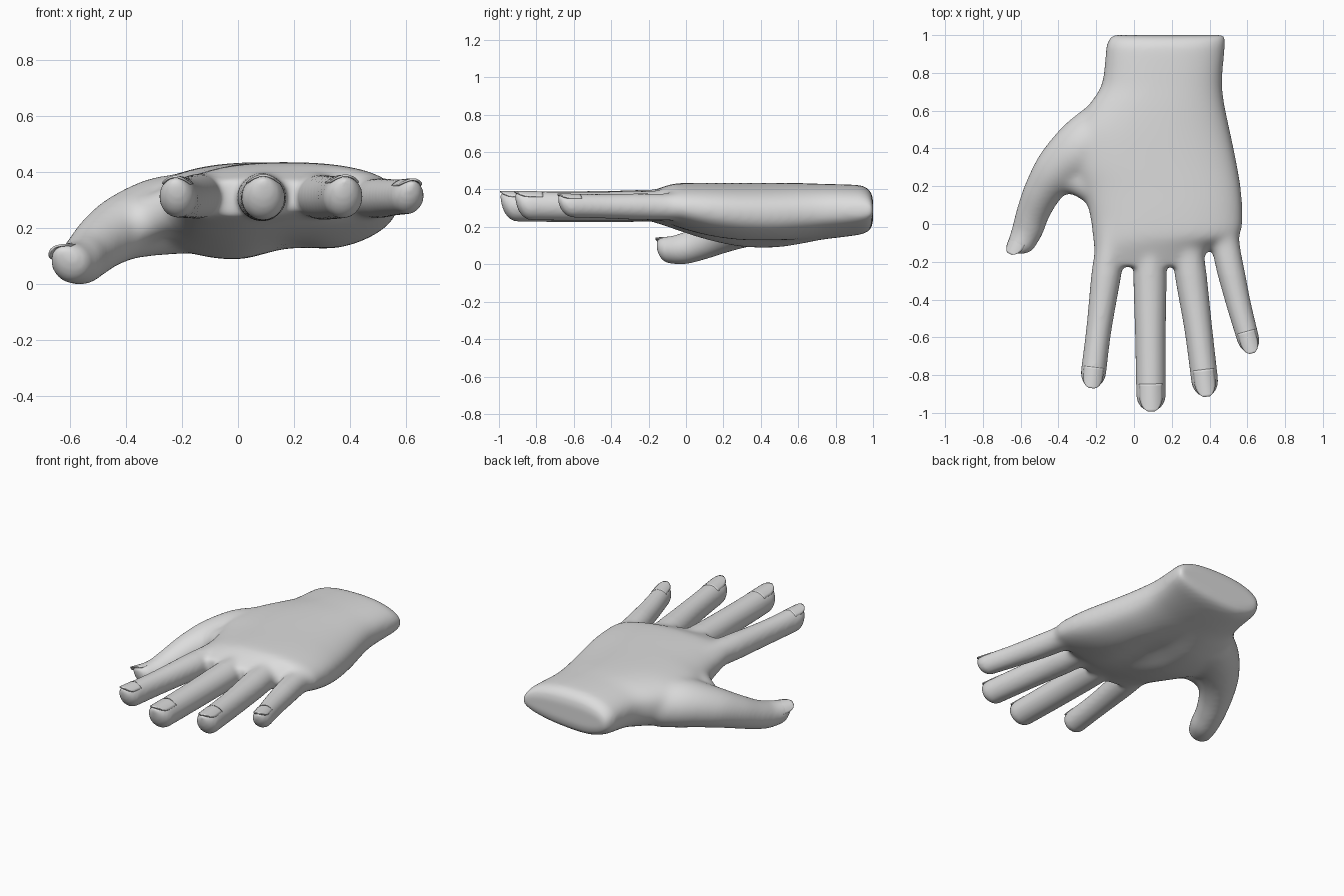
import bpy, bmesh, math
from mathutils import Vector

if "Cube" in bpy.data.objects:
    bpy.data.objects.remove(bpy.data.objects["Cube"])

skin = bpy.data.materials.new("skin grey")
skin.diffuse_color = (0.72, 0.72, 0.72, 1)
skin.use_nodes = True
skin.node_tree.nodes["Principled BSDF"].inputs["Base Color"].default_value = skin.diffuse_color
SIDES = 40
UP = Vector((0, 0, 1))
hand = bmesh.new()


def spline(points, steps=6):
    """Catmull-Rom interpolation of tuples of any length."""
    p = [points[0]] + list(points) + [points[-1]]
    out = []
    for i in range(1, len(p) - 2):
        for s in range(steps):
            t = s / steps
            out.append(tuple(
                0.5 * (2 * b + (c - a) * t + (2 * a - 5 * b + 4 * c - d) * t * t
                       + (3 * b - a - 3 * c + d) * t ** 3)
                for a, b, c, d in zip(p[i - 1], p[i], p[i + 1], p[i + 2])))
    return out + [tuple(points[-1])]


def loft(bm, rings):
    """Closed skin through a list of equal rings."""
    vs = [[bm.verts.new(c) for c in r] for r in rings]
    faces = [bm.faces.new(vs[0]), bm.faces.new(vs[-1])]
    for a, b in zip(vs, vs[1:]):
        for i in range(len(a)):
            j = (i + 1) % len(a)
            faces.append(bm.faces.new((a[i], a[j], b[j], b[i])))
    bmesh.ops.recalc_face_normals(bm, faces=faces)


def tube(points, up, tip_len, lift=0.8):
    """Loft one digit through (x, y, z, half width, half height), tip rounded from below."""
    path, rings = spline(points), []

    def ring(c, d, rw, rh):
        side = d.cross(up).normalized()
        top = side.cross(d).normalized()
        angles = [2 * math.pi * k / SIDES for k in range(SIDES)]
        rings.append([c + side * rw * math.cos(a) + top * rh * math.sin(a) for a in angles])
        return top

    for i, q in enumerate(path):
        d = (Vector(path[min(i + 1, len(path) - 1)][:3]) - Vector(path[max(i - 1, 0)][:3])).normalized()
        c, rw, rh = Vector(q[:3]), q[3], q[4]
        top = ring(c, d, rw, rh)
    for k in range(1, 9):
        a = math.radians(k * 10.5)
        s = math.cos(a)
        ring(c + d * tip_len * math.sin(a) + top * rh * (1 - s) * lift, d, rw * s, rh * s)
    loft(hand, rings)
    return c, d, rw, rh


def finish(name, bm, modifiers):
    me = bpy.data.meshes.new(name)
    bm.to_mesh(me)
    bm.free()
    me.materials.append(skin)
    ob = bpy.data.objects.new(name, me)
    bpy.context.collection.objects.link(ob)
    for kind, settings in modifiers:
        m = ob.modifiers.new(kind.title(), kind)
        for key, value in settings.items():
            setattr(m, key, value)
    for p in me.polygons:
        p.use_smooth = True
    return ob


def nail(name, base, d, up, w, length, bend):
    """Thin curved plate with a rounded free edge."""
    side = d.cross(up).normalized()
    top = side.cross(d)
    bm = bmesh.new()
    rows = []
    for j in range(13):
        v = j / 12
        e = max(0, (v - 0.45) / 0.55)
        hw = w * math.sqrt(1 - 0.93 * e * e)
        rows.append([bm.verts.new(base + d * length * v + side * hw * u
                                  - top * bend * (hw * u / w) ** 2)
                     for u in [-1 + k / 5 for k in range(11)]])
    for a, b in zip(rows, rows[1:]):
        for k in range(10):
            bm.faces.new((a[k], a[k + 1], b[k + 1], b[k]))
    bmesh.ops.recalc_face_normals(bm, faces=bm.faces[:])
    finish(name, bm, [("SOLIDIFY", {"thickness": 0.008, "offset": 0})])


# palm and wrist: y, left x, right x, edge z, top z, bottom z
palm = [(1.0, -0.10, 0.47, 0.285, 0.345, 0.225), (0.985, -0.125, 0.48, 0.285, 0.39, 0.18),
        (0.94, -0.145, 0.48, 0.285, 0.42, 0.155), (0.85, -0.155, 0.474, 0.285, 0.427, 0.14),
        (0.73, -0.175, 0.468, 0.28, 0.43, 0.125), (0.62, -0.245, 0.482, 0.275, 0.434, 0.105),
        (0.48, -0.32, 0.512, 0.27, 0.436, 0.085), (0.32, -0.32, 0.545, 0.275, 0.436, 0.085),
        (0.18, -0.27, 0.568, 0.285, 0.436, 0.105), (0.05, -0.235, 0.575, 0.295, 0.436, 0.14),
        (-0.06, -0.22, 0.558, 0.305, 0.432, 0.18), (-0.12, -0.215, 0.42, 0.31, 0.415, 0.205),
        (-0.225, -0.19, 0.33, 0.31, 0.375, 0.24)]
rings = []
for y, xl, xr, ze, zt, zb in spline(palm, 4):
    hollow = 0.05 * math.exp(-((y - 0.3) / 0.28) ** 2)
    ring = []
    for k in range(64):
        a = 2 * math.pi * k / 64
        c, s = math.cos(a), math.sin(a)
        x = (xl + xr) / 2 + (xr - xl) / 2 * math.copysign(abs(c) ** 0.85, c)
        if s >= 0:
            z = ze + (zt - ze) * s ** 0.85
        else:
            z = ze - (ze - zb) * (-s) ** 0.8 + hollow * math.exp(-((x - 0.18) / 0.11) ** 2)
            z += 0.07 * max(0, x - 0.02) * -s
        ring.append((x, y, z))
    rings.append(ring)
loft(hand, rings)

# fingers: nail length, then root, knuckle, middle and tip start (x, y, z, half width, half height)
fingers = {
    "index": (0.112, [(-0.10, 0.05, 0.32, 0.075, 0.085), (-0.14, -0.22, 0.315, 0.08, 0.081),
                      (-0.185, -0.55, 0.31, 0.067, 0.074), (-0.214, -0.782, 0.312, 0.067, 0.074)]),
    "middle": (0.147, [(0.09, 0.05, 0.325, 0.08, 0.09), (0.085, -0.25, 0.312, 0.088, 0.085),
                       (0.087, -0.60, 0.308, 0.081, 0.083), (0.09, -0.905, 0.31, 0.078, 0.081)]),
    "ring": (0.145, [(0.265, 0.05, 0.325, 0.08, 0.085), (0.294, -0.22, 0.312, 0.085, 0.081),
                     (0.34, -0.55, 0.31, 0.074, 0.078), (0.374, -0.827, 0.313, 0.071, 0.077)]),
    "little": (0.12, [(0.455, 0.10, 0.305, 0.08, 0.075), (0.49, -0.14, 0.307, 0.077, 0.074),
                      (0.548, -0.40, 0.31, 0.066, 0.066), (0.602, -0.60, 0.313, 0.059, 0.063)]),
}
for name, (length, pts) in fingers.items():
    c, d, rw, rh = tube(pts, UP, 0.088)
    nail(name + "_nail", c + UP * (rh - 0.003) + d * (0.088 - length), d, UP,
         rw * 0.76, length, rh * 0.34)

# thumb
THUMB_UP = Vector((-0.55, 0, 0.83)).normalized()
c, d, rw, rh = tube([(-0.14, 0.52, 0.25, 0.15, 0.135), (-0.27, 0.41, 0.245, 0.155, 0.14),
                     (-0.39, 0.30, 0.21, 0.13, 0.122), (-0.475, 0.185, 0.16, 0.103, 0.104),
                     (-0.53, 0.07, 0.11, 0.088, 0.09), (-0.56, -0.02, 0.082, 0.083, 0.082),
                     (-0.588, -0.085, 0.077, 0.074, 0.072)], THUMB_UP, 0.08, 0.8)
nail("thumb_nail", c + THUMB_UP * (rh - 0.004) - d * 0.04, d, THUMB_UP, rw * 0.68, 0.12, 0.022)

# web of skin between thumb and palm
tube([(-0.45, 0.225, 0.165, 0.07, 0.065), (-0.33, 0.24, 0.225, 0.085, 0.08),
      (-0.26, 0.225, 0.255, 0.095, 0.085), (-0.16, 0.18, 0.28, 0.11, 0.09)], UP, 0.05, 0)

# fuse the shells into one skin
body = finish("hand", hand, [("REMESH", {"mode": "VOXEL", "voxel_size": 0.011,
                                         "use_smooth_shade": True})])
fused = bpy.data.meshes.new_from_object(body.evaluated_get(bpy.context.evaluated_depsgraph_get()))
body.modifiers.clear()
body.data = fused

# soften the knuckles, webs and thumb root more than the digits and wrist rim
group = body.vertex_groups.new(name="soft")
for v in fused.vertices:
    x, y, z = v.co
    weight = min((y + 0.27) / 0.15, (0.93 - y) / 0.1, (x + 0.5) / 0.12, 1)
    if weight > 0:
        group.add([v.index], weight, "REPLACE")
for label, grp, count in (("Overall", "", 7), ("Palm", "soft", 50)):
    m = body.modifiers.new(label, "SMOOTH")
    m.factor, m.iterations, m.vertex_group = 0.5, count, grp
